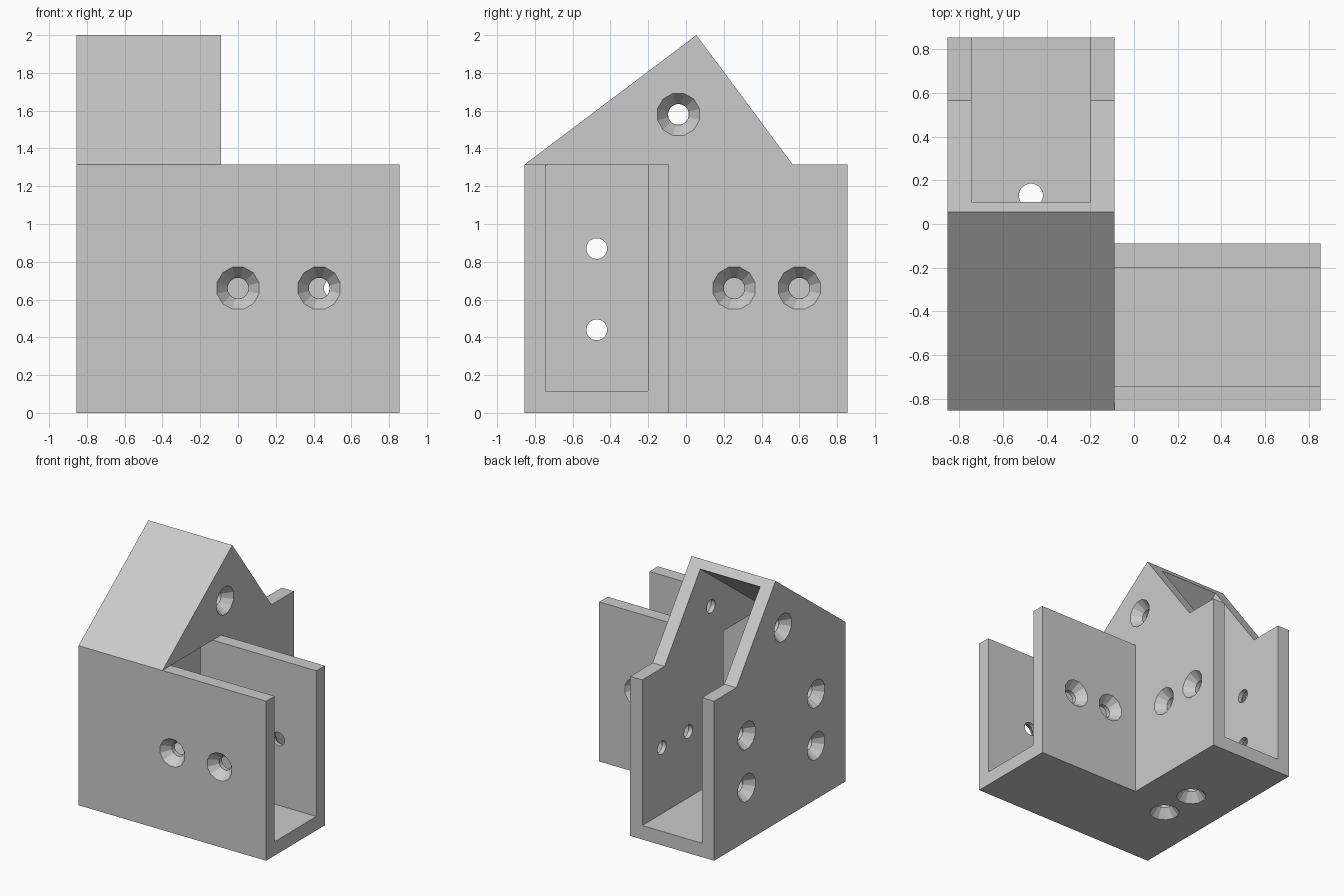
import bpy, bmesh, math
from mathutils import Vector, Matrix

if "Cube" in bpy.data.objects:
    bpy.data.objects.remove(bpy.data.objects["Cube"])

# Shared dimensions
OUT, INNER, WALL, HEIGHT = 0.855, -0.09, 0.11, 1.315
LOW, HIGH, FLOOR = -OUT + WALL, INNER - WALL, 0.115   # channel sides and floor


def new_object(name, bm):
    bmesh.ops.recalc_face_normals(bm, faces=bm.faces)
    mesh = bpy.data.meshes.new(name)
    bm.to_mesh(mesh)
    bm.free()
    obj = bpy.data.objects.new(name, mesh)
    bpy.context.collection.objects.link(obj)
    return obj


def prism(name, profile, axis, start, end):
    """Extrude a 2D outline along x (outline in y, z) or along y (outline in x, z)."""
    bm = bmesh.new()
    place = (lambda a, b, t: (t, a, b)) if axis == "x" else (lambda a, b, t: (a, t, b))
    rings = [[bm.verts.new(place(a, b, t)) for a, b in profile] for t in (start, end)]
    for ring in rings:
        bm.faces.new(ring)
    n = len(profile)
    for i in range(n):
        j = (i + 1) % n
        bm.faces.new((rings[0][i], rings[0][j], rings[1][j], rings[1][i]))
    return new_object(name, bm)


def combine(target, tool, operation):
    mod = target.modifiers.new("combine", "BOOLEAN")
    mod.operation, mod.solver, mod.object = operation, "EXACT", tool
    bpy.context.view_layer.objects.active = target
    bpy.ops.object.modifier_apply(modifier=mod.name)
    bpy.data.objects.remove(tool)


def rect(a, b, c, d):
    return [(a, c), (b, c), (b, d), (a, d)]


# Gabled arm running front to back, joined to the plain arm running sideways
gable = [(-OUT, 0), (OUT, 0), (OUT, HEIGHT), (0.565, HEIGHT), (0.055, 2), (-OUT, HEIGHT)]
bracket = prism("corner_bracket", gable, "x", -OUT, INNER)
side_arm = prism("side_arm", rect(-0.5, OUT, 0, HEIGHT), "y", -OUT, INNER)
combine(bracket, side_arm, "UNION")

# Channel under the sloped roof, open at the back
cavity = [(LOW, FLOOR), (1, FLOOR), (1, 2.09), (0.3, 2.09), (0.1, 1.94), (LOW, 1.305)]
combine(bracket, prism("back_channel", cavity, "x", LOW, HIGH), "DIFFERENCE")

# Channel along the side arm, passing below the gable wall into the corner
channel = [(-0.4, FLOOR), (1, FLOOR), (1, 1.5), (INNER, 1.5), (INNER, HEIGHT), (-0.4, HEIGHT)]
combine(bracket, prism("side_channel", channel, "y", LOW, HIGH), "DIFFERENCE")

# Screw holes: surface point and outward direction
MID = (LOW + HIGH) / 2
holes = [((x, -OUT, 0.66), (0, -1, 0)) for x in (0, 0.43)]
holes += [((x, INNER, 0.66), (0, 1, 0)) for x in (0.165, 0.51)]
holes += [((INNER, y, 0.66), (1, 0, 0)) for y in (0.255, 0.6)]
holes += [((-OUT, y, z), (-1, 0, 0)) for y in (MID, 0.43) for z in (0.44, 0.87)]
holes += [((x, -0.04, 1.58), (d, 0, 0)) for x, d in ((INNER, 1), (-OUT, -1))]
holes += [((MID, y, 0), (0, 0, -1)) for y in (-0.195, 0.13)]


def hole_cutters(name, sides, inner, outer, bottom, top):
    bm = bmesh.new()
    for point, direction in holes:
        turn = Vector(direction).to_track_quat("Z", "Y").to_matrix().to_4x4()
        matrix = (Matrix.Translation(point) @ turn
                  @ Matrix.Translation((0, 0, (top + bottom) / 2))
                  @ Matrix.Rotation(math.pi / sides, 4, "Z"))
        bmesh.ops.create_cone(bm, cap_ends=True, segments=sides, radius1=inner,
                              radius2=outer, depth=top - bottom, matrix=matrix)
    return new_object(name, bm)


combine(bracket, hole_cutters("screw_holes", 24, 0.055, 0.055, -0.2, 0.03), "DIFFERENCE")
combine(bracket, hole_cutters("countersinks", 12, 0.057, 0.123, -0.075, 0.01), "DIFFERENCE")

# Merge coplanar faces left by the cuts
bm = bmesh.new()
bm.from_mesh(bracket.data)
bmesh.ops.remove_doubles(bm, verts=bm.verts, dist=0.0002)
bmesh.ops.dissolve_limit(bm, angle_limit=math.radians(0.5), verts=bm.verts, edges=bm.edges)
bm.to_mesh(bracket.data)
bm.free()

# Single plain grey
grey = bpy.data.materials.new("plain_grey")
grey.use_nodes = True
colour = (0.6, 0.6, 0.6, 1)
grey.diffuse_color = colour
grey.node_tree.nodes["Principled BSDF"].inputs["Base Color"].default_value = colour
bracket.data.materials.clear()
bracket.data.materials.append(grey)
for face in bracket.data.polygons:
    face.material_index = 0
    face.use_smooth = False
